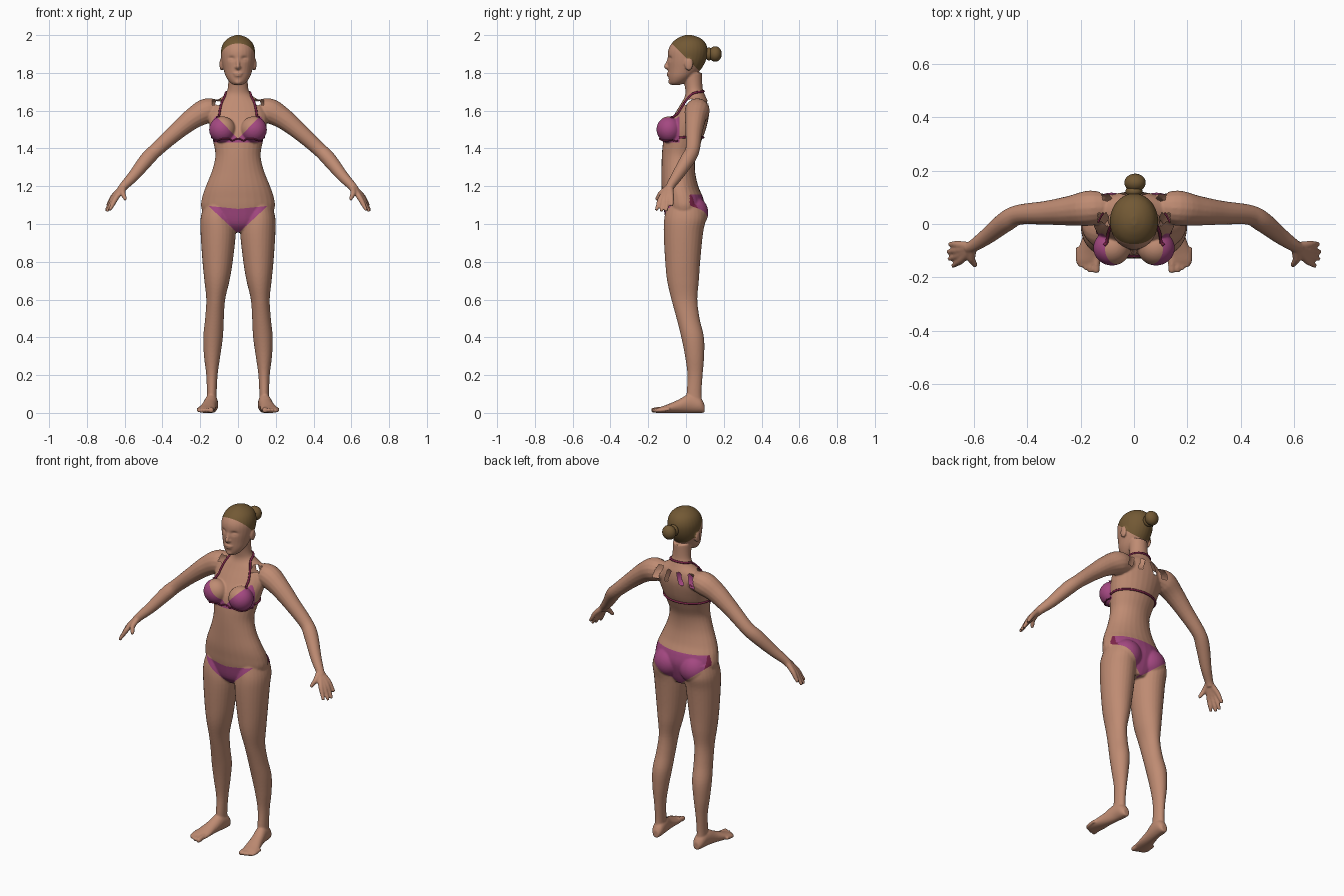
import bpy, bmesh, math
from mathutils import Vector, Matrix
from mathutils.bvhtree import BVHTree

if "Cube" in bpy.data.objects:
    bpy.data.objects.remove(bpy.data.objects["Cube"])


def material(name, rgb):
    m = bpy.data.materials.new(name)
    m.use_nodes = True
    m.diffuse_color = (*rgb, 1)
    m.node_tree.nodes["Principled BSDF"].inputs["Base Color"].default_value = (*rgb, 1)
    return m


skin = material("warm skin", (0.52, 0.26, 0.17))
hair = material("brown hair", (0.17, 0.10, 0.035))
pink = material("magenta cloth", (0.37, 0.065, 0.22))
trim = material("dark red trim", (0.20, 0.018, 0.065))


def spline(keys, steps=5):
    """Smooth curve through tuples of any length."""
    p = [Vector(k) for k in keys]
    p = [p[0]] + p + [p[-1]]
    out = []
    for a, b, c, d in zip(p, p[1:], p[2:], p[3:]):
        for i in range(steps):
            t = i / steps
            out.append(0.5 * (2 * b + (c - a) * t + (2 * a - 5 * b + 4 * c - d) * t**2
                              + (3 * b - a - 3 * c + d) * t**3))
    return out + [p[-1]]


def loft(bm, rings, seg=28):
    """Closed skin over elliptical rings (centre, half axis, half axis)."""
    loops = []
    for c, u, v in rings:
        angles = [2 * math.pi * i / seg for i in range(seg)]
        loops.append([bm.verts.new(c + u * math.cos(a) + v * math.sin(a)) for a in angles])
    for a, b in zip(loops, loops[1:]):
        for i in range(seg):
            j = (i + 1) % seg
            bm.faces.new((a[i], a[j], b[j], b[i]))
    bm.faces.new(loops[0][::-1])
    bm.faces.new(loops[-1])


def stack(bm, keys):
    """Upright form from (z, x min, x max, y front, y back)."""
    loft(bm, [(Vector(((a + b) / 2, (f + k) / 2, z)), Vector(((b - a) / 2, 0, 0)),
               Vector((0, (k - f) / 2, 0))) for z, a, b, f, k in map(tuple, [s[:] for s in spline(keys)])])


def tube(bm, keys, steps=5, seg=16):
    """Round limb through (x, y, z, radius)."""
    pts = spline(keys, steps)
    rings = []
    for i, p in enumerate(pts):
        t = (pts[min(i + 1, len(pts) - 1)] - pts[max(i - 1, 0)]).to_3d().normalized()
        u = t.cross(Vector((0, 1, 0.01))).normalized()
        rings.append((p.to_3d(), u * p[3], t.cross(u) * p[3]))
    loft(bm, rings, seg)


def ball(bm, centre, size):
    bmesh.ops.create_uvsphere(bm, u_segments=32, v_segments=20, radius=1,
                              matrix=Matrix.Translation(centre) @ Matrix.Diagonal((*size, 1)))


def finish(bm, name, mats):
    mesh = bpy.data.meshes.new(name)
    bmesh.ops.recalc_face_normals(bm, faces=bm.faces)
    bm.to_mesh(mesh)
    obj = bpy.data.objects.new(name, mesh)
    bpy.context.collection.objects.link(obj)
    for m in mats:
        mesh.materials.append(m)
    mesh.polygons.foreach_set("use_smooth", [True] * len(mesh.polygons))
    return obj


bm = bmesh.new()
# Leg
stack(bm, [(1.1, .03, .18, -.1, .095), (1.03, .02, .198, -.115, .105), (.95, .012, .198, -.118, .09),
           (.8, .028, .188, -.11, .075), (.7, .045, .178, -.1, .068), (.6, .068, .168, -.077, .06),
           (.5, .075, .174, -.05, .072), (.4, .08, .184, -.025, .095), (.3, .094, .18, -.005, .096),
           (.2, .108, .168, .008, .088), (.1, .113, .165, .003, .082), (.03, .113, .168, 0, .088)])
# Foot and toes
foot = spline([(.098, .135, .018, .045), (.075, .137, .032, .08), (.02, .142, .035, .1),
               (-.04, .153, .038, .07), (-.1, .165, .046, .044), (-.14, .172, .046, .03), (-.16, .172, .036, .02)])
loft(bm, [(Vector((x, y, h / 2)), Vector((w, 0, 0)), Vector((0, 0, h / 2))) for y, x, w, h in foot])
for x, y, r in ((.142, -.183, .014), (.164, -.18, .011), (.181, -.172, .01), (.197, -.161, .01), (.21, -.146, .009)):
    tube(bm, [(x, y + .06, .02, r), (x, y + .012, .014, r), (x, y, .012, r * .7)])
# Buttock and bust
ball(bm, (.085, .04, 1.06), (.085, .078, .085))
ball(bm, (.083, -.09, 1.5), (.07, .066, .07))
# Arm
tube(bm, [(.08, .065, 1.6, .045), (.16, .06, 1.6, .066), (.24, .05, 1.558, .056), (.33, .042, 1.485, .045),
          (.43, .035, 1.395, .038), (.48, .01, 1.345, .039), (.55, -.045, 1.258, .031),
          (.6, -.08, 1.205, .024), (.62, -.09, 1.18, .022)])
# Hand: each finger runs from wrist to knuckle to tip
for knuckle, tip in (((.657, -.078, 1.15), (.693, -.075, 1.095)), ((.658, -.097, 1.143), (.699, -.105, 1.068)),
                     ((.653, -.115, 1.138), (.694, -.132, 1.066)), ((.645, -.132, 1.138), (.68, -.158, 1.072)),
                     ((.61, -.13, 1.165), (.595, -.158, 1.128))):
    k, t = Vector(knuckle), Vector(tip)
    tube(bm, [(.605, -.085, 1.2, .017), (*k, .0145), (*k.lerp(t, .6), .0115), (*t, .008)])
# Ear
ball(bm, (.088, .015, 1.845), (.01, .022, .034))
# Mirror the side parts
twin = bmesh.ops.duplicate(bm, geom=bm.verts[:] + bm.edges[:] + bm.faces[:])["geom"]
bmesh.ops.scale(bm, vec=(-1, 1, 1), verts=[g for g in twin if isinstance(g, bmesh.types.BMVert)])
# Torso and neck
stack(bm, [(z, -w, w, f, b) for z, w, f, b in (
    (.955, .06, -.06, .06), (1.0, .15, -.1, .08), (1.08, .193, -.118, .1), (1.14, .19, -.125, .09),
    (1.2, .17, -.13, .065), (1.28, .138, -.13, .048), (1.36, .12, -.128, .052), (1.43, .13, -.122, .078),
    (1.5, .146, -.108, .105), (1.58, .158, -.062, .122), (1.64, .13, -.025, .118), (1.68, .075, -.005, .102),
    (1.72, .054, -.005, .088), (1.8, .052, -.02, .085))])
# Head
stack(bm, [(z, -w, w, f, b) for z, w, f, b in (
    (1.736, .022, -.078, -.035), (1.75, .043, -.088, 0), (1.78, .064, -.093, .04), (1.82, .077, -.095, .08),
    (1.87, .088, -.097, .107), (1.92, .09, -.094, .115), (1.96, .076, -.073, .102), (1.986, .048, -.04, .072),
    (2.0, .012, -.005, .03))])
# Nose, lips and chin
tube(bm, [(0, -.088, 1.885, .007), (0, -.099, 1.85, .009), (0, -.106, 1.834, .011), (0, -.095, 1.825, .01)])
ball(bm, (0, -.095, 1.829), (.018, .012, .008))
ball(bm, (0, -.091, 1.797), (.026, .011, .006))
ball(bm, (0, -.09, 1.786), (.021, .011, .006))
ball(bm, (0, -.078, 1.752), (.02, .016, .014))

# Fuse all parts into one smooth skin
rough = finish(bm, "rough_body", [])
fuse = rough.modifiers.new("fuse", "REMESH")
fuse.mode, fuse.voxel_size = "VOXEL", 0.005
soft = rough.modifiers.new("soften", "SMOOTH")
soft.factor, soft.iterations = 0.5, 4
fused = rough.evaluated_get(bpy.context.evaluated_depsgraph_get()).to_mesh()
bm = bmesh.new()
bm.from_mesh(fused)
bpy.data.objects.remove(rough)

# Eye sockets and eyelids
for v in bm.verts:
    if v.co.z > 1.8 and v.co.y < -.04:
        d = (abs(v.co.x) - .034) ** 2 / .016 ** 2 + (v.co.z - 1.876) ** 2 / .011 ** 2
        e = (abs(v.co.x) - .035) ** 2 / .011 ** 2 + (v.co.z - 1.872) ** 2 / .005 ** 2
        v.co.y += .011 * math.exp(-d) - .006 * math.exp(-e)


def cut(point, normal, low, high):
    """Add a clean edge line where a colour ends."""
    faces = [f for f in bm.faces if low < f.calc_center_median().z < high]
    parts = {v for f in faces for v in f.verts} | {e for f in faces for e in f.edges}
    bmesh.ops.bisect_plane(bm, geom=faces + list(parts), dist=1e-5, plane_co=point, plane_no=normal)


cut((0, 0, 1.88), (0, 1, 1), 1.77, 1.99)
cut((0, 0, 1.432), (0, 0, 1), 1.41, 1.45)
cut((0, -.035, 0), (0, 1, 0), 1.42, 1.58)
cut((0, 0, 1.155), (0, 0, 1), 1.13, 1.18)
for s in (1, -1):
    cut((0, 0, 1.45), (-1.05 * s, 0, 1), 1.43, 1.59)
    cut((0, 0, 1.08), (-.1 * s, 0, 1), 1.06, 1.12)
    cut((0, 0, .95), (-.93 * s, 0, 1), .92, 1.12)
    cut((0, 0, .95), (-.8 * s, 0, 1), .92, 1.12)

# Colours: hair cap, bikini cups and bikini bottom
for f in bm.faces:
    x, y, z = f.calc_center_median()
    x = abs(x)
    if z > 1.77:
        f.material_index = int(z > 1.88 - y and not (x > .089 and z < 1.875 and y < .04))
    elif x < .17 and y < -.035 and 1.432 < z < min(1.45 + 1.05 * x, 1.57):
        f.material_index = 2
    elif x < .2 and y < 0 and .95 + .93 * x < z < 1.08 + .1 * x:
        f.material_index = 2
    elif x < .2 and y > .02 and .95 + .8 * x < z < 1.155:
        f.material_index = 3 if x > .165 else 2

# Straps lie on the skin
surface = BVHTree.FromBMesh(bm)


def strap(name, path, radius):
    path = path + [(-x, y, z) for x, y, z in path[-2::-1]]
    keys = []
    for p in spline(path, 6):
        spot, normal, *_ = surface.find_nearest(p)
        keys.append((*(spot + normal * .002), radius))
    b = bmesh.new()
    tube(b, keys, 1, 8)
    finish(b, name, [trim])


strap("neck_strap", [(.112, -.08, 1.565), (.092, -.02, 1.63), (.07, .02, 1.68), (.045, .08, 1.7), (0, .1, 1.705)], .006)
strap("back_strap", [(.15, -.04, 1.455), (.15, .02, 1.455), (.09, .08, 1.455), (0, .1, 1.455)], .006)
strap("cup_band", [(.15, -.05, 1.437), (.09, -.15, 1.437), (.04, -.14, 1.44), (0, -.12, 1.452)], .004)


# Open slots around the shoulders
def in_slot(c):
    x, y, z = abs(c.x), c.y, c.z
    lean = x - .35 * (1.64 - z)
    back = y > .07 and 1.58 < z < 1.65 and (.02 < lean < .045 or .085 < lean < .12)
    front = y < .04 and 1.63 < z < 1.66 and .09 < x < .135
    return back or front


bmesh.ops.delete(bm, geom=[f for f in bm.faces if in_slot(f.calc_center_median())], context="FACES")
finish(bm, "body", [skin, hair, pink, trim])

# Hair bun
bm = bmesh.new()
ball(bm, (0, .122, 1.9), (.032, .022, .034))
ball(bm, (.004, .155, 1.9), (.04, .034, .041))
finish(bm, "hair_bun", [hair])
